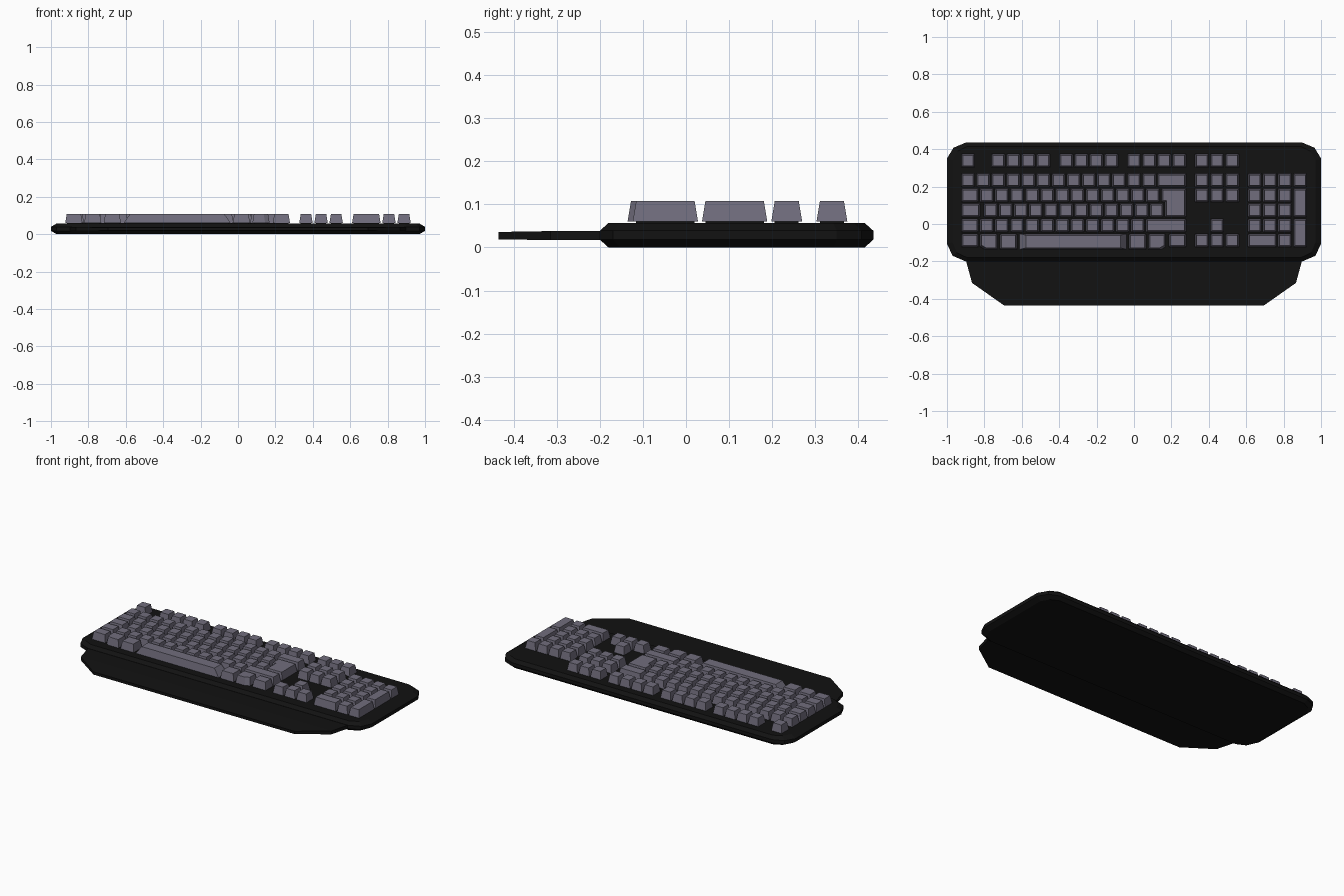
import bpy, bmesh

if "Cube" in bpy.data.objects:
    bpy.data.objects.remove(bpy.data.objects["Cube"])

U = 0.0807            # key pitch
X0 = -0.928           # left edge of the key grid
ROWS = [0.339, 0.234, 0.153, 0.073, -0.008, -0.088]
GAP = 0.0045          # half the gap between keys
KEY_Z, KEY_TOP, DECK = 0.06, 0.108, 0.057


def material(name, rgb):
    m = bpy.data.materials.new(name)
    m.diffuse_color = (*rgb, 1)
    m.use_nodes = True
    m.node_tree.nodes["Principled BSDF"].inputs["Base Color"].default_value = m.diffuse_color
    return m


black = material("black_plastic", (0.006, 0.006, 0.006))
grey = material("key_grey", (0.165, 0.155, 0.205))


def finish(bm, name, mat):
    bmesh.ops.recalc_face_normals(bm, faces=bm.faces)
    me = bpy.data.meshes.new(name)
    bm.to_mesh(me)
    bm.free()
    me.materials.append(mat)
    ob = bpy.data.objects.new(name, me)
    bpy.context.collection.objects.link(ob)
    return ob


def loft(bm, loops):
    """Skin a stack of matching outlines and cap both ends."""
    rings = [[bm.verts.new(p) for p in loop] for loop in loops]
    n = len(rings[0])
    for a, b in zip(rings, rings[1:]):
        for i in range(n):
            bm.faces.new((a[i], a[(i + 1) % n], b[(i + 1) % n], b[i]))
    bm.faces.new(rings[0][::-1])
    bm.faces.new(rings[-1])


def mirrored(half):
    return half + [(-x, y) for x, y in reversed(half)]


# Main case: chamfered outline with bevelled upper and lower rims
outer = mirrored([(0.90, -0.2), (0.97, -0.17), (1.0, -0.105),
                  (1.0, 0.35), (0.965, 0.408), (0.90, 0.435)])
inner = mirrored([(0.892, -0.18), (0.948, -0.153), (0.97, -0.098),
                  (0.97, 0.342), (0.942, 0.39), (0.892, 0.415)])
bm = bmesh.new()
loft(bm, [[(x, y, z) for x, y in o] for o, z in
          ((inner, 0), (outer, 0.018), (outer, 0.039), (inner, DECK))])
finish(bm, "keyboard_case", black)

# Palm rest: thin plate in two flat strips, slightly thinner at the front
bm = bmesh.new()
sections = [(0.90, -0.19, 0.0105), (0.866, -0.315, 0.0105), (0.695, -0.435, 0.0085)]
loft(bm, [[(-x, y, 0.0275 - t), (x, y, 0.0275 - t), (x, y, 0.0275 + t), (-x, y, 0.0275 + t)]
          for x, y, t in sections])
finish(bm, "palm_rest", black)

# Key helpers
stems = bmesh.new()


def box(bm, x0, x1, y0, y1, z0, z1, tx=0.0, ty=0.0):
    loft(bm, [[(x0, y0, z0), (x1, y0, z0), (x1, y1, z0), (x0, y1, z0)],
              [(x0 + tx, y0 + ty, z1), (x1 - tx, y0 + ty, z1),
               (x1 - tx, y1 - ty, z1), (x0 + tx, y1 - ty, z1)]])


def key(bm, col, row, w=1.0, rows=1, drop=0.0, tx=0.008):
    """One tapered key; col and w in key units, rows counts downwards."""
    x0, x1 = X0 + col * U + GAP, X0 + (col + w) * U - GAP
    y1 = ROWS[row] + U / 2 - GAP
    y0 = ROWS[row + rows - 1] - U / 2 + GAP - drop
    box(bm, x0, x1, y0, y1, KEY_Z, KEY_TOP, tx, 0.008)
    box(stems, x0 + .008, x1 - .008, y0 + drop + .008, y1 - .008, DECK - 0.01, KEY_Z)


def run(bm, col, row, count):
    for i in range(count):
        key(bm, col + i, row)


# Function row
bm = bmesh.new()
key(bm, 0, 0)
for col in (2, 6.5, 11):
    run(bm, col, 0, 4)
finish(bm, "function_keys", grey)

# Letter and number keys with their wide side keys
bm = bmesh.new()
run(bm, 0, 1, 13)
key(bm, 13, 1, 2)
key(bm, 0, 2, 1.25)
run(bm, 1.25, 2, 12)
key(bm, 0, 3, 1.35)
run(bm, 1.5, 3, 12)
key(bm, 0, 4, 1.25)
run(bm, 1.25, 4, 11)
key(bm, 12.25, 4, 2.75)
finish(bm, "main_keys", grey)

# Return key: stepped outline over two rows
bm = bmesh.new()
xr, xa, xb = X0 + 15 * U - GAP, X0 + 13.25 * U + GAP, X0 + 13.5 * U + GAP
yt, ym, yb = ROWS[2] + U / 2 - GAP, ROWS[2] - U / 2 + GAP, ROWS[3] - U / 2 + GAP
t = 0.008
loft(bm, [[(x, y, KEY_Z) for x, y in
           ((xb, yb), (xr, yb), (xr, yt), (xa, yt), (xa, ym), (xb, ym))],
          [(x, y, KEY_TOP) for x, y in
           ((xb + t, yb + t), (xr - t, yb + t), (xr - t, yt - t),
            (xa + t, yt - t), (xa + t, ym + t), (xb + t, ym + t))]])
box(stems, xb + t, xr - t, yb + t, yt - t, DECK - 0.01, KEY_Z)
finish(bm, "return_key", grey)

# Bottom row: control keys, deeper inner keys and the space bar
bm = bmesh.new()
for col in (0, 13.75):
    key(bm, col, 5, 1.25)
for col in (2.55, 11.1):
    key(bm, col, 5, 1.25, drop=0.012)
# outermost deep keys have a clipped front corner
for col, side in ((1.25, -1), (12.4, 1)):
    cx = X0 + (col + 0.625) * U
    h, y0, y1 = 0.625 * U - GAP, ROWS[5] - U / 2 + GAP - 0.012, ROWS[5] + U / 2 - GAP
    loops = []
    for i, z in ((0, KEY_Z), (t, KEY_TOP)):
        loops.append([(cx + side * x, y, z) for x, y in
                      ((-h + i, y0 + i), (h - 0.024 - i, y0 + i), (h - i, y0 + 0.014 + i),
                       (h - i, y1 - i), (-h + i, y1 - i))])
    loft(bm, loops)
    box(stems, cx - h + t, cx + h - t, y0 + 0.02, y1 - t, DECK - 0.01, KEY_Z)
finish(bm, "bottom_row_keys", grey)
bm = bmesh.new()
key(bm, 3.87, 5, 7.2, drop=0.012, tx=0.034)
finish(bm, "space_bar", grey)

# Navigation block and arrows
bm = bmesh.new()
for row in (0, 1, 2, 5):
    run(bm, 15.5, row, 3)
key(bm, 16.5, 4)
finish(bm, "navigation_keys", grey)

# Number pad
bm = bmesh.new()
run(bm, 19, 1, 4)
for row in (2, 3, 4):
    run(bm, 19, row, 3)
key(bm, 19, 5, 2)
key(bm, 21, 5)
key(bm, 22, 2, rows=2)
key(bm, 22, 4, rows=2)
finish(bm, "number_pad_keys", grey)

# Switch stems under every key
finish(stems, "key_stems", black)
